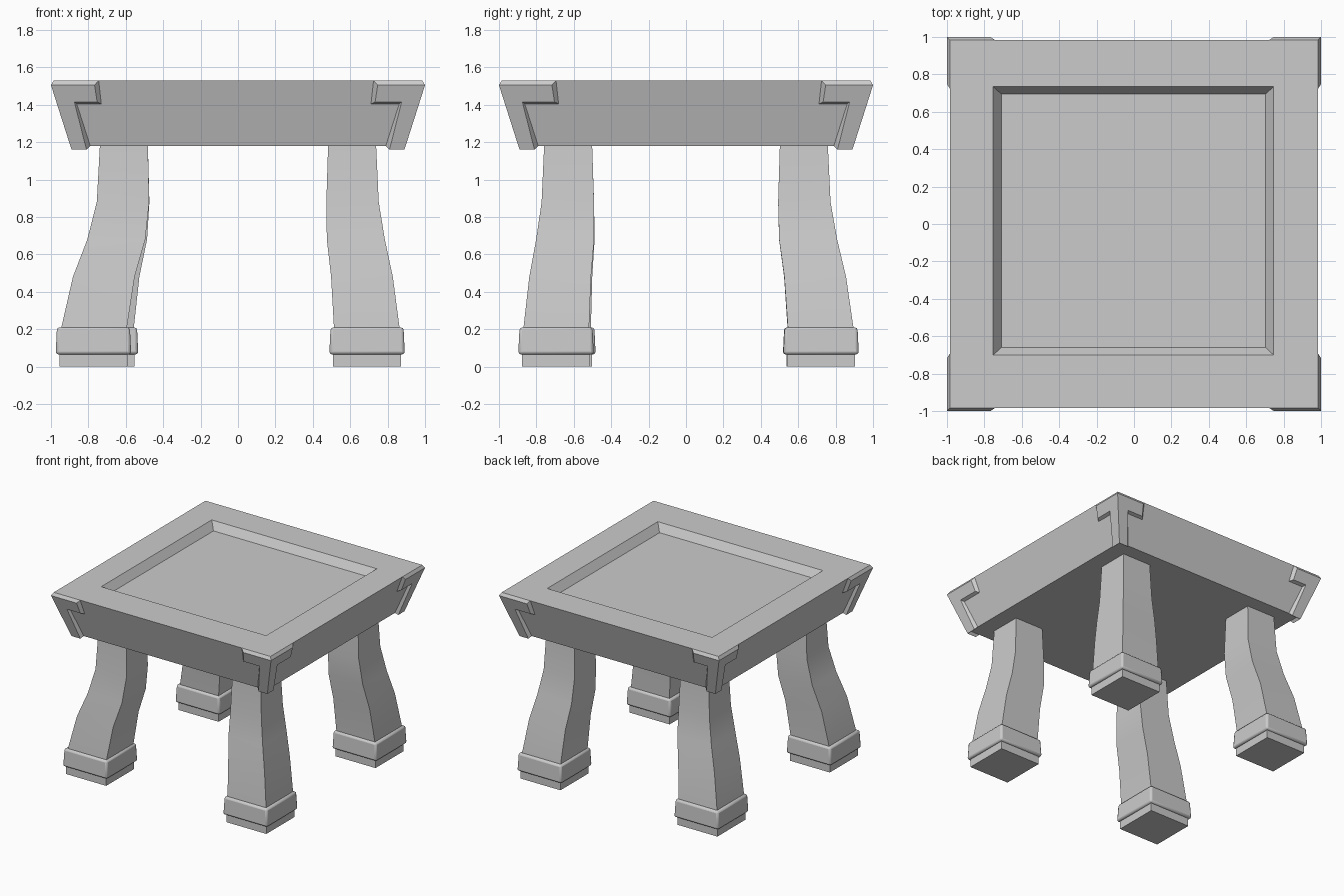
import bpy, bmesh
from math import radians

if "Cube" in bpy.data.objects:
    bpy.data.objects.remove(bpy.data.objects["Cube"])


def finish(bm, name, smooth=False, bevel=0.0):
    bmesh.ops.remove_doubles(bm, verts=bm.verts, dist=1e-4)
    bmesh.ops.recalc_face_normals(bm, faces=bm.faces)
    mesh = bpy.data.meshes.new(name)
    bm.to_mesh(mesh)
    bm.free()
    ob = bpy.data.objects.new(name, mesh)
    bpy.context.collection.objects.link(ob)
    if bevel:
        mod = ob.modifiers.new("soft_edges", 'BEVEL')
        mod.width, mod.segments = bevel, 2
        mod.limit_method, mod.angle_limit = 'ANGLE', radians(40)
    if smooth:
        bpy.ops.object.select_all(action='DESELECT')
        bpy.context.view_layer.objects.active = ob
        ob.select_set(True)
        bpy.ops.object.shade_smooth_by_angle(angle=radians(35))
    return ob


def stack(name, rects, **kw):
    """Loft a closed skin through rectangles (cx, cy, half_x, half_y, z)."""
    bm = bmesh.new()
    rings = [[bm.verts.new((cx + sx * hx, cy + sy * hy, z))
              for sx, sy in ((-1, -1), (1, -1), (1, 1), (-1, 1))]
             for cx, cy, hx, hy, z in rects]
    for a, b in zip(rings, rings[1:]):
        for i in range(4):
            j = (i + 1) % 4
            bm.faces.new((a[i], a[j], b[j], b[i]))
    bm.faces.new(rings[0])
    bm.faces.new(rings[-1])
    return finish(bm, name, **kw)


# Flared table top with a sunken panel
stack("table_top", [
    (0, 0, 0.873, 0.873, 1.18),
    (0, 0, 0.985, 0.985, 1.53),
    (-0.003, 0.017, 0.75, 0.718, 1.53),
    (-0.003, 0.017, 0.706, 0.677, 1.467)])


# Corner brackets: a chamfered L on each of the two faces, mitred at the corner
SLOPE = 0.319


def corner_bracket(name, sx, sy, arm_x, arm_y):
    bm = bmesh.new()

    def face_half(arm, place):
        outer = [(None, 1.505), (arm + 0.022, 1.505), (arm + 0.008, 1.415),
                 (0.875, 1.415), (0.81, 1.16), (None, 1.16)]
        inner = [(None, 1.53), (arm, 1.53), (arm - 0.014, 1.405),
                 (0.862, 1.405), (0.79, 1.18), (None, 1.18)]

        def ring(points, depth):
            out = []
            for u, z in points:
                d = depth - SLOPE * (1.53 - z)
                out.append(bm.verts.new((*place(d if u is None else u, d), z)))
            return out

        o, i = ring(outer, 1.008), ring(inner, 0.985)
        bm.faces.new(o)
        bm.faces.new(i)
        for k in range(5):
            bm.faces.new((o[k], o[k + 1], i[k + 1], i[k]))

    face_half(arm_x, lambda u, d: (sx * u, sy * d))
    face_half(arm_y, lambda u, d: (sx * d, sy * u))
    finish(bm, name)


# Curved legs, each with its own foot position: (side signs, foot centre)
LEGS = {
    "front_left": (-1, -1, -0.773, -0.685),
    "front_right": (1, -1, 0.69, -0.695),
    "back_left": (-1, 1, -0.735, 0.72),
    "back_right": (1, 1, 0.69, 0.722),
}
# height, sweep towards the foot, half width
CURVE = [(0.19, 1.0, 0.176), (0.48, 0.66, 0.165), (0.68, 0.25, 0.155),
         (0.88, 0.03, 0.14), (1.19, 0.0, 0.128)]

for label, (sx, sy, fx, fy) in LEGS.items():
    tx, ty = sx * 0.61, sy * 0.63
    stack(label + "_leg",
          [(tx + (fx - tx) * t, ty + (fy - ty) * t, h, h, z) for z, t, h in CURVE],
          smooth=True)
    stack(label + "_foot", [(fx, fy, 0.182, 0.182, 0), (fx, fy, 0.182, 0.182, 0.08)])
    stack(label + "_cuff", [(fx, fy, 0.202, 0.202, 0.065), (fx, fy, 0.195, 0.195, 0.21)],
          smooth=True, bevel=0.015)
    corner_bracket(label + "_bracket", sx, sy,
                   0.745 if sx < 0 else 0.725, 0.695 if sy < 0 else 0.725)
